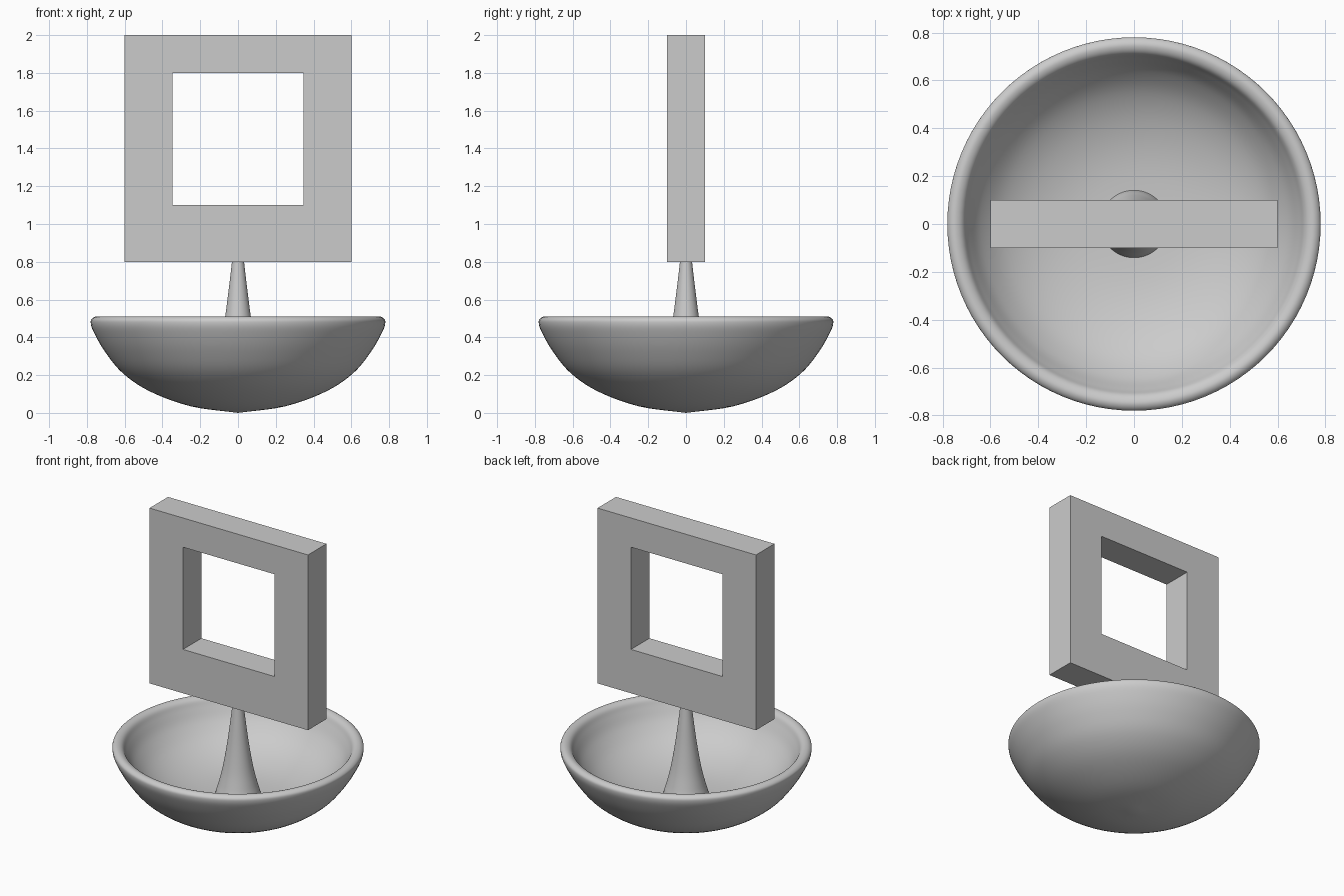
import bpy
import bmesh
import math
from mathutils import Vector

if "Cube" in bpy.data.objects:
    bpy.data.objects.remove(bpy.data.objects["Cube"])

GREY = (0.6, 0.6, 0.6, 1.0)
grey = bpy.data.materials.new("plain_grey")
grey.use_nodes = True
grey.diffuse_color = GREY
grey.node_tree.nodes["Principled BSDF"].inputs["Base Color"].default_value = GREY


def finish(name, bm, smooth_angle=None):
    """Turn a bmesh into a named grey object."""
    bmesh.ops.recalc_face_normals(bm, faces=bm.faces)
    mesh = bpy.data.meshes.new(name)
    bm.to_mesh(mesh)
    bm.free()
    mesh.materials.append(grey)
    obj = bpy.data.objects.new(name, mesh)
    bpy.context.collection.objects.link(obj)
    if smooth_angle:
        bpy.ops.object.select_all(action='DESELECT')
        obj.select_set(True)
        bpy.context.view_layer.objects.active = obj
        bpy.ops.object.shade_smooth_by_angle(angle=math.radians(smooth_angle))
    return obj


def smooth_profile(points, steps=5):
    """Pass a Catmull-Rom curve through (radius, height) points."""
    p = [Vector(q) for q in points]
    p = [2 * p[0] - p[1]] + p + [2 * p[-1] - p[-2]]
    out = []
    for a, b, c, d in zip(p, p[1:], p[2:], p[3:]):
        for i in range(steps):
            t = i / steps
            out.append(0.5 * (2 * b + (c - a) * t + (2 * a - 5 * b + 4 * c - d) * t * t
                              + (3 * b - a - 3 * c + d) * t ** 3))
    return out + [p[-2]]


def lathe(name, points, segments=96):
    """Spin a smoothed profile around the z axis."""
    bm = bmesh.new()
    verts = [bm.verts.new((max(r, 0), 0, z)) for r, z in smooth_profile(points)]
    edges = [bm.edges.new(pair) for pair in zip(verts, verts[1:])]
    bmesh.ops.spin(bm, geom=verts + edges, cent=(0, 0, 0), axis=(0, 0, 1),
                   angle=math.tau, steps=segments, use_merge=True)
    bmesh.ops.remove_doubles(bm, verts=bm.verts, dist=0.0001)
    return finish(name, bm, 50)


# Bowl: outside from the bottom up, over the rounded rim, down to the floor
lathe("bowl", [(0, 0), (0.25, 0.035), (0.465, 0.113), (0.61, 0.21), (0.705, 0.325),
               (0.765, 0.43), (0.78, 0.48), (0.77, 0.502), (0.745, 0.51),
               (0.715, 0.495), (0.69, 0.45), (0.64, 0.37), (0.55, 0.285),
               (0.42, 0.22), (0.25, 0.18), (0, 0.165)])

# Flared stem rising from the bowl floor into the frame
lathe("stem", [(0, 0.14), (0.135, 0.14), (0.137, 0.185), (0.12, 0.245), (0.095, 0.35),
               (0.068, 0.51), (0.046, 0.68), (0.032, 0.8), (0.03, 0.83)])

# Square frame with a window through it
bm = bmesh.new()
loops = []
for half, low, high, y in ((0.6, 0.8, 2.0, -0.1), (0.6, 0.8, 2.0, 0.1),
                           (0.347, 1.1, 1.8, 0.1), (0.347, 1.1, 1.8, -0.1)):
    loops.append([bm.verts.new((x, y, z)) for x, z in
                  ((-half, low), (half, low), (half, high), (-half, high))])
for a, b in zip(loops, loops[1:] + loops[:1]):
    for i in range(4):
        j = (i + 1) % 4
        bm.faces.new((a[i], a[j], b[j], b[i]))
finish("square_frame", bm)
